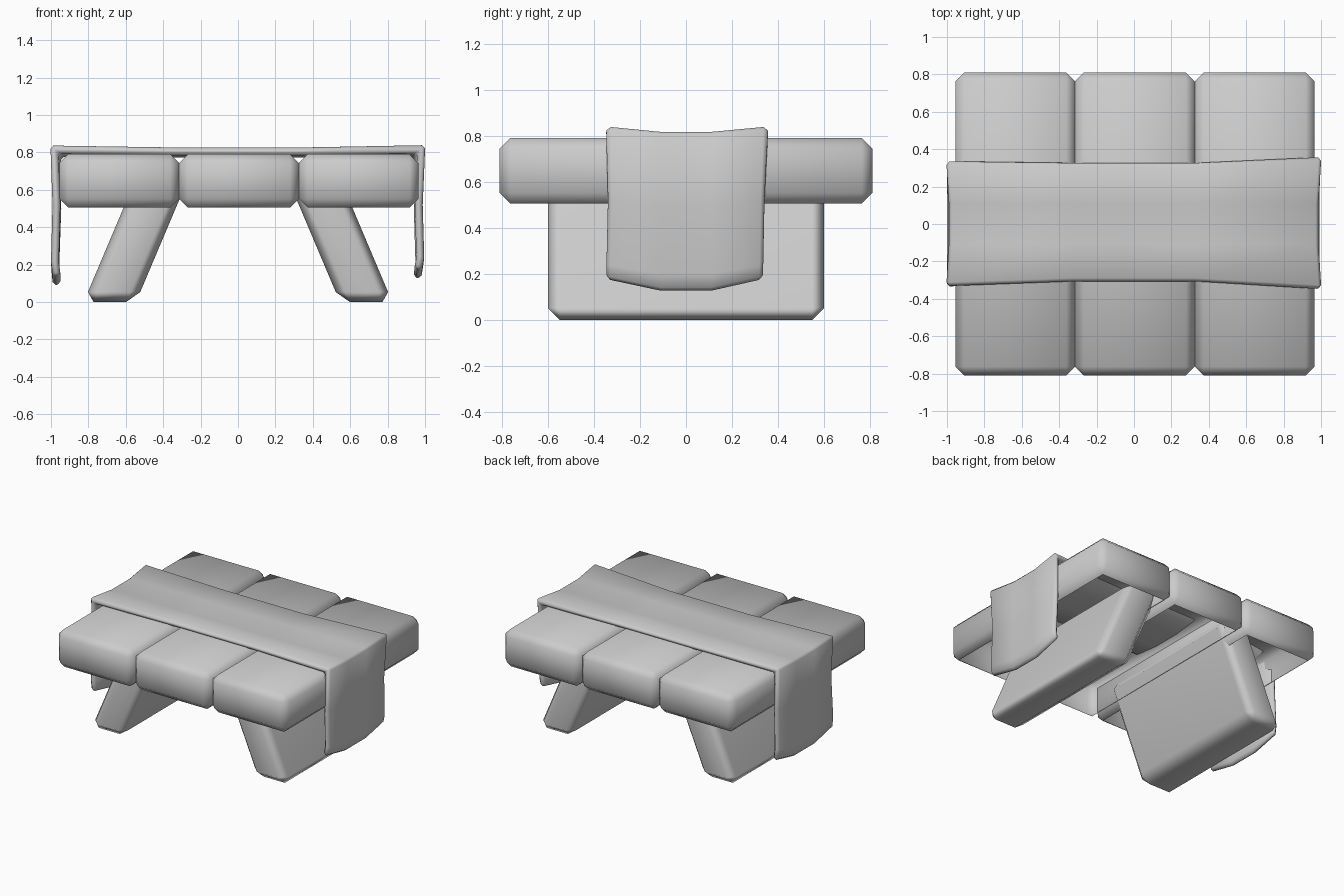
import bpy, bmesh
from mathutils import Vector

if "Cube" in bpy.data.objects:
    bpy.data.objects.remove(bpy.data.objects["Cube"])


def finish(name, bm):
    bmesh.ops.recalc_face_normals(bm, faces=bm.faces)
    mesh = bpy.data.meshes.new(name)
    bm.to_mesh(mesh)
    bm.free()
    mesh.shade_smooth()
    ob = bpy.data.objects.new(name, mesh)
    bpy.context.collection.objects.link(ob)
    return ob


def chamfered_box(lo, hi, width, open_side, shear=0.0):
    """Chamfered box with its flat bottom (-1) or top (1) left open."""
    bm = bmesh.new()
    bmesh.ops.create_cube(bm, size=1)
    lo, hi = Vector(lo), Vector(hi)
    for v in bm.verts:
        v.co = Vector(l + (c + 0.5) * (h - l) for l, h, c in zip(lo, hi, v.co))
    bmesh.ops.bevel(bm, geom=bm.edges[:], offset=width, segments=1,
                    profile=0.5, affect='EDGES')
    bmesh.ops.recalc_face_normals(bm, faces=bm.faces)
    bm.normal_update()
    bmesh.ops.delete(bm, context='FACES_ONLY', geom=[
        f for f in bm.faces if f.normal.z * open_side > 0.9])
    for v in bm.verts:
        v.co.x += shear * v.co.z
    return bm


# Table top: three thick chamfered planks, hollow underneath
for i, side in enumerate(("left", "middle", "right")):
    x = -0.955 + 0.64 * i
    finish("plank_" + side,
           chamfered_box((x, -0.81, 0.505), (x + 0.64, 0.81, 0.79), 0.047, -1))

# Splayed slab legs, wider apart at the floor, reaching up into the planks
for side, s in (("left", -1), ("right", 1)):
    leg = finish("leg_" + side,
                 chamfered_box((s * 0.685 - 0.14, -0.6, 0), (s * 0.685 + 0.14, 0.6, 0.68),
                               0.053, 1, -s * 0.423))
    leg.modifiers.new("Weighted Normal", 'WEIGHTED_NORMAL')

# Draped runner: each row gives x and z at its rim and centre, then y extents
rows = [
    (-0.990, 0.140, -0.990, 0.090, -0.335, 0.332),
    (-1.000, 0.220, -0.998, 0.180, -0.335, 0.332),
    (-0.992, 0.520, -0.987, 0.500, -0.325, 0.325),
    (-1.004, 0.838, -0.990, 0.817, -0.328, 0.332),
    (-0.330, 0.827, -0.330, 0.814, -0.305, 0.325),
    (0.330, 0.827, 0.330, 0.814, -0.305, 0.325),
    (1.002, 0.840, 0.987, 0.817, -0.343, 0.353),
    (0.988, 0.520, 0.982, 0.500, -0.338, 0.340),
    (0.996, 0.240, 0.991, 0.200, -0.345, 0.335),
    (0.984, 0.175, 0.979, 0.125, -0.345, 0.333),
]
bm = bmesh.new()
grid = []
for xr, zr, xc, zc, y0, y1 in rows:
    grid.append([bm.verts.new(p) for p in (
        (xr, y0, zr), (xc, -0.11, zc), (xc, 0.11, zc), (xr, y1, zr))])
for a, b in zip(grid, grid[1:]):
    for j in range(3):
        bm.faces.new((a[j], b[j], b[j + 1], a[j + 1]))
cloth = finish("table_runner", bm)
# Thickness goes inward, so the outer side must face up
if max(cloth.data.polygons, key=lambda p: p.center.z).normal.z < 0:
    cloth.data.flip_normals()
s = cloth.modifiers.new("Solidify", 'SOLIDIFY')
s.thickness, s.offset, s.use_even_offset = 0.042, -1, True
b = cloth.modifiers.new("Bevel", 'BEVEL')
b.width, b.segments, b.limit_method, b.angle_limit = 0.016, 1, 'ANGLE', 0.9
